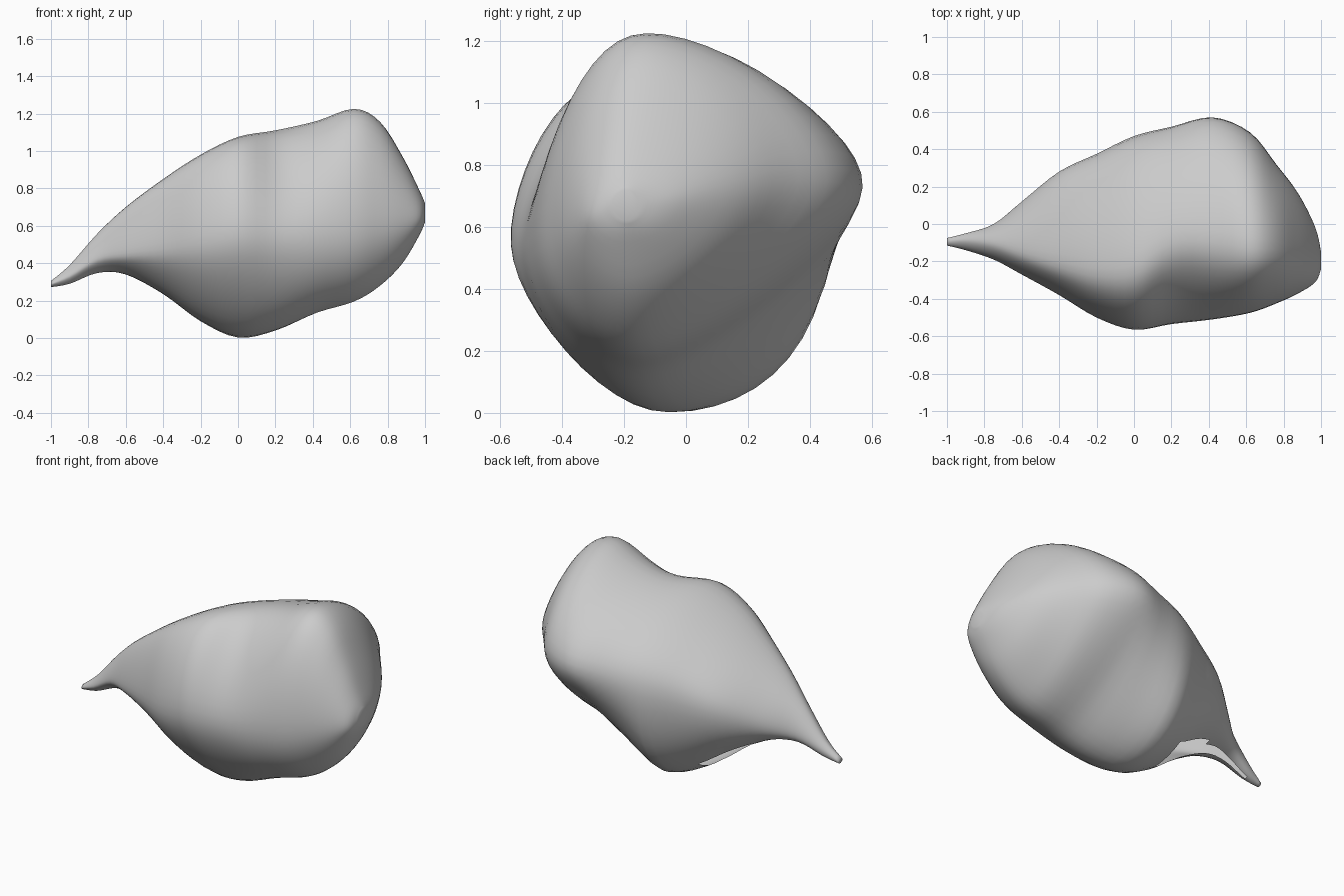
import bpy, bmesh, math

if "Cube" in bpy.data.objects:
    bpy.data.objects.remove(bpy.data.objects["Cube"])

# Stations along x: x, front y, back y, bottom z, top z,
# y of top ridge, y of keel, z of front bulge, z of back bulge
S = [
    (-1.00, -.115, -.075, .272, .305, -.095, -.095, .287, .287),
    (-0.90, -.14, -.05, .29, .39, -.09, -.10, .33, .34),
    (-0.75, -.19, .00, .348, .56, -.11, -.10, .42, .42),
    (-0.60, -.27, .12, .34, .70, -.16, -.10, .44, .48),
    (-0.40, -.38, .28, .235, .85, -.22, -.10, .46, .57),
    (-0.20, -.50, .375, .09, .98, -.26, -.09, .49, .64),
    (0.00, -.565, .47, .003, 1.075, -.24, -.08, .53, .68),
    (0.20, -.535, .52, .04, 1.11, -.12, -.11, .54, .70),
    (0.42, -.51, .57, .135, 1.16, -.12, -.13, .55, .72),
    (0.62, -.475, .49, .195, 1.225, -.15, -.14, .57, .73),
    (0.76, -.425, .32, .28, 1.155, -.15, -.16, .60, .74),
    (0.88, -.37, .16, .40, .97, -.17, -.17, .62, .72),
    (0.97, -.31, -.02, .55, .79, -.19, -.19, .64, .69),
    (1.00, -.24, -.15, .62, .72, -.19, -.19, .67, .67),
]
STEPS, QUARTER = 4, 12


def catmull(a, b, c, d, t):
    return 0.5 * (2 * b + (c - a) * t + (2 * a - 5 * b + 4 * c - d) * t * t
                  + (3 * b - a - 3 * c + d) * t ** 3)


def clamp(v, lo, hi):
    return max(lo, min(hi, v))


def stations():
    n = len(S)
    for i in range(n - 1):
        rows = [S[clamp(i + k, 0, n - 1)] for k in (-1, 0, 1, 2)]
        for s in range(STEPS):
            yield [catmull(*v, s / STEPS) for v in zip(*rows)]
    yield list(S[-1])


def relax(vals, lo, hi):
    """Soften a closed run of values, then restore its extent."""
    for _ in range(6):
        vals = [(vals[i - 1] + 2 * vals[i] + vals[(i + 1) % len(vals)]) / 4
                for i in range(len(vals))]
    a, b = min(vals), max(vals)
    return [lo + (v - a) * (hi - lo) / (b - a) for v in vals]


def section(st):
    """Ring of four rounded quarters: top-back, back-keel, keel-front, front-top."""
    x, yf, yb, zl, zh, yt, yk, zf, zb = st
    p_back_low = clamp(.85 + 1.8 * x, .85, 1.55) - clamp((x - .7) * 1.5, 0, .4)
    p_front_low = clamp(1.4 - .8 * x, 1.08, 1.4)
    p_front_top = 1.12 + .2 * math.exp(-((x - .28) / .15) ** 2)
    quarters = [((yt, zh), (yb, zb), 1.17, True),
                ((yb, zb), (yk, zl), p_back_low, False),
                ((yk, zl), (yf, zf), p_front_low, True),
                ((yf, zf), (yt, zh), p_front_top, False)]
    ys, zs = [], []
    for (y0, z0), (y1, z1), p, from_pole in quarters:
        for k in range(QUARTER):
            a = k / QUARTER * math.pi / 2
            s, c = math.sin(a) ** p, math.cos(a) ** p
            if from_pole:
                ys.append(y0 + (y1 - y0) * s)
                zs.append(z1 + (z0 - z1) * c)
            else:
                ys.append(y1 + (y0 - y1) * c)
                zs.append(z0 + (z1 - z0) * s)
    return [(x, y, z) for y, z in zip(relax(ys, yf, yb), relax(zs, zl, zh))]


# Body lofted through the sections
bm = bmesh.new()
rings = [[bm.verts.new(p) for p in section(st)] for st in stations()]
n = 4 * QUARTER
for r0, r1 in zip(rings, rings[1:]):
    x = r0[0].co.x
    start = QUARTER * (1.6 if x > -.55 else 1.75)
    for k in range(n):
        # narrow open slit under the tail
        if -0.92 < x < -0.24 and start <= k < QUARTER * 2:
            continue
        bm.faces.new((r0[k], r0[(k + 1) % n], r1[(k + 1) % n], r1[k]))

# End caps
for ring in (rings[0], rings[-1]):
    bm.faces.new(ring)
bmesh.ops.recalc_face_normals(bm, faces=bm.faces)
for f in bm.faces:
    f.smooth = True

mesh = bpy.data.meshes.new("body_shell")
bm.to_mesh(mesh)
bm.free()
body = bpy.data.objects.new("body_shell", mesh)
bpy.context.collection.objects.link(body)
